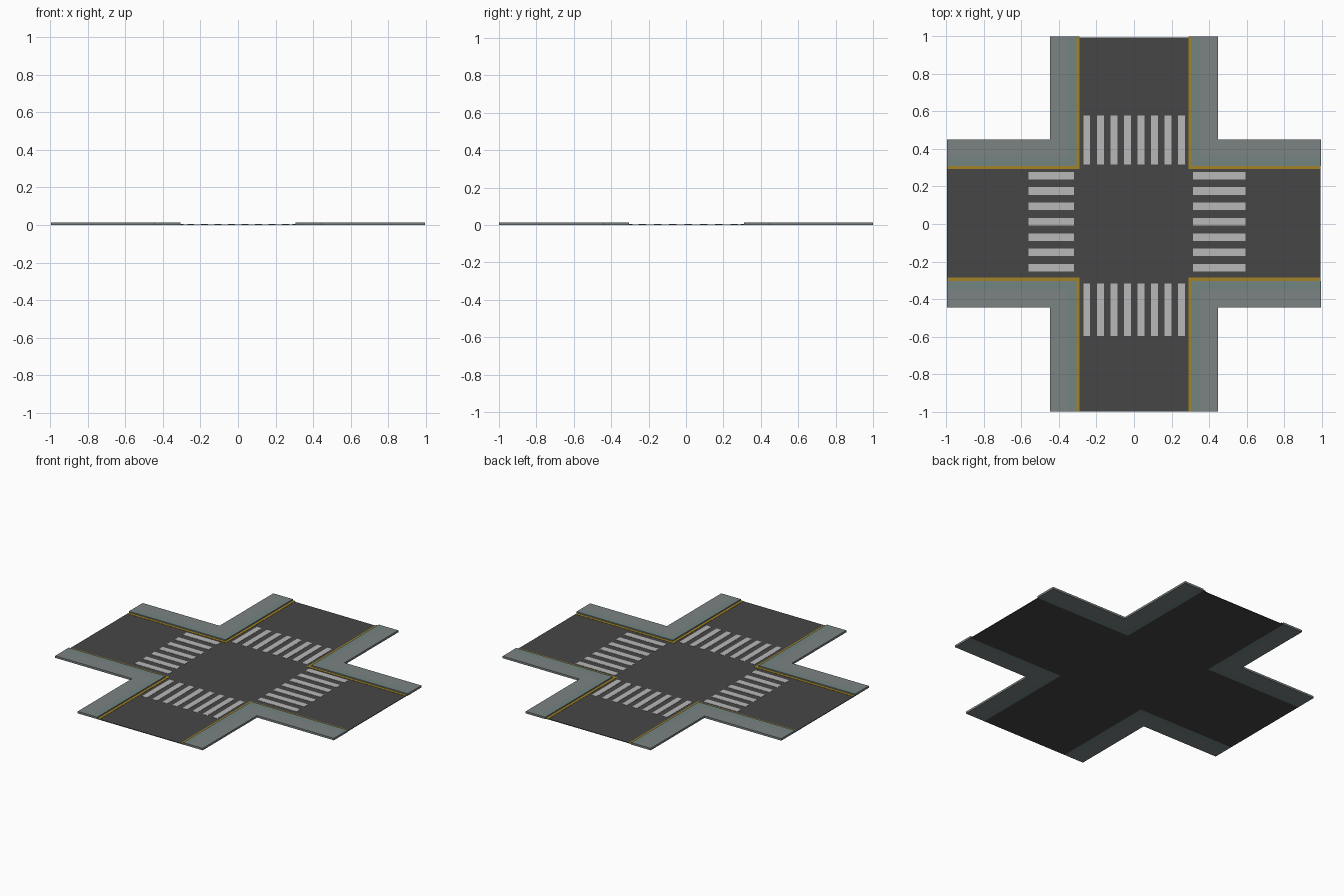
import bpy, bmesh

if "Cube" in bpy.data.objects:
    bpy.data.objects.remove(bpy.data.objects["Cube"])

CY = 0.003            # slight offset of the street axis
ROAD_Z, WALK_Z, PAINT_Z = 0.004, 0.013, 0.0055


def mat(name, rgb):
    m = bpy.data.materials.new(name)
    m.diffuse_color = (*rgb, 1)
    m.use_nodes = True
    m.node_tree.nodes["Principled BSDF"].inputs["Base Color"].default_value = m.diffuse_color
    return m


ASPHALT = mat("asphalt", (0.062, 0.062, 0.062))
PAVING = mat("paving", (0.20, 0.23, 0.225))
CURB = mat("curb", (0.17, 0.23, 0.22))
YELLOW = mat("yellow_paint", (0.36, 0.23, 0.02))
WHITE = mat("white_paint", (0.48, 0.48, 0.48))


def prism(name, polys, z0, z1, mats, idx=None):
    """Extrude a set of adjoining flat polygons from z0 to z1."""
    bm = bmesh.new()
    for i, poly in enumerate(polys):
        f = bm.faces.new([bm.verts.new((x, y, z0)) for x, y in poly])
        f.material_index = idx[i] if idx else 0
    bmesh.ops.remove_doubles(bm, verts=bm.verts[:], dist=1e-5)
    bmesh.ops.recalc_face_normals(bm, faces=bm.faces[:])
    base = bm.faces[:]
    ext = bmesh.ops.extrude_face_region(bm, geom=base, use_keep_orig=True)
    for v in [g for g in ext["geom"] if isinstance(g, bmesh.types.BMVert)]:
        v.co.z = z1
    bmesh.ops.recalc_face_normals(bm, faces=bm.faces[:])
    me = bpy.data.meshes.new(name)
    bm.to_mesh(me)
    bm.free()
    for m in mats:
        me.materials.append(m)
    ob = bpy.data.objects.new(name, me)
    bpy.context.collection.objects.link(ob)
    return ob


def rect(x0, x1, y0, y1):
    return [(x0, y0), (x1, y0), (x1, y1), (x0, y1)]


def ell(sx, sy, a, b, end=0.997):
    """Two mitred quads of an L strip between offsets a and b in one corner."""
    p = lambda x, y: (sx * x, sy * y + (CY if y < 0.9 else 0))
    return [[p(end, a), p(a, a), p(b, b), p(end, b)],
            [p(a, a), p(a, 0.999), p(b, 0.999), p(b, b)]]


# Crossing carriageway
R = 0.307
prism("road", [[(-R, -.999), (R, -.999), (R, CY - R), (.993, CY - R),
                (.993, CY + R), (R, CY + R), (R, .992), (-R, .992),
                (-R, CY + R), (-.997, CY + R), (-.997, CY - R), (-R, CY - R)]],
      0, ROAD_Z, [ASPHALT])

# Corner sidewalks with curb strip, and yellow edge lines
for sx, sy, tag in ((1, 1, "back_right"), (-1, 1, "back_left"),
                    (1, -1, "front_right"), (-1, -1, "front_left")):
    prism("sidewalk_" + tag, ell(sx, sy, R, .352) + ell(sx, sy, .352, .447),
          0, WALK_Z, [PAVING, CURB], [1, 1, 0, 0])
    prism("edge_line_" + tag, ell(sx, sy, .289, R, .992), ROAD_Z - .001, PAINT_Z, [YELLOW])

# Zebra crossings
xs = [-.251 + i * .072 for i in range(8)]
ys = [.2575 - i * .0818 for i in range(7)]
for tag, y0, y1 in (("back", .318, .577), ("front", -.597, -.317)):
    prism("crosswalk_" + tag, [rect(x - .018, x + .018, y0, y1) for x in xs],
          ROAD_Z - .001, PAINT_Z, [WHITE])
for tag, x0, x1 in (("left", -.562, -.319), ("right", .314, .595)):
    prism("crosswalk_" + tag, [rect(x0, x1, y - .02, y + .02) for y in ys],
          ROAD_Z - .001, PAINT_Z, [WHITE])
